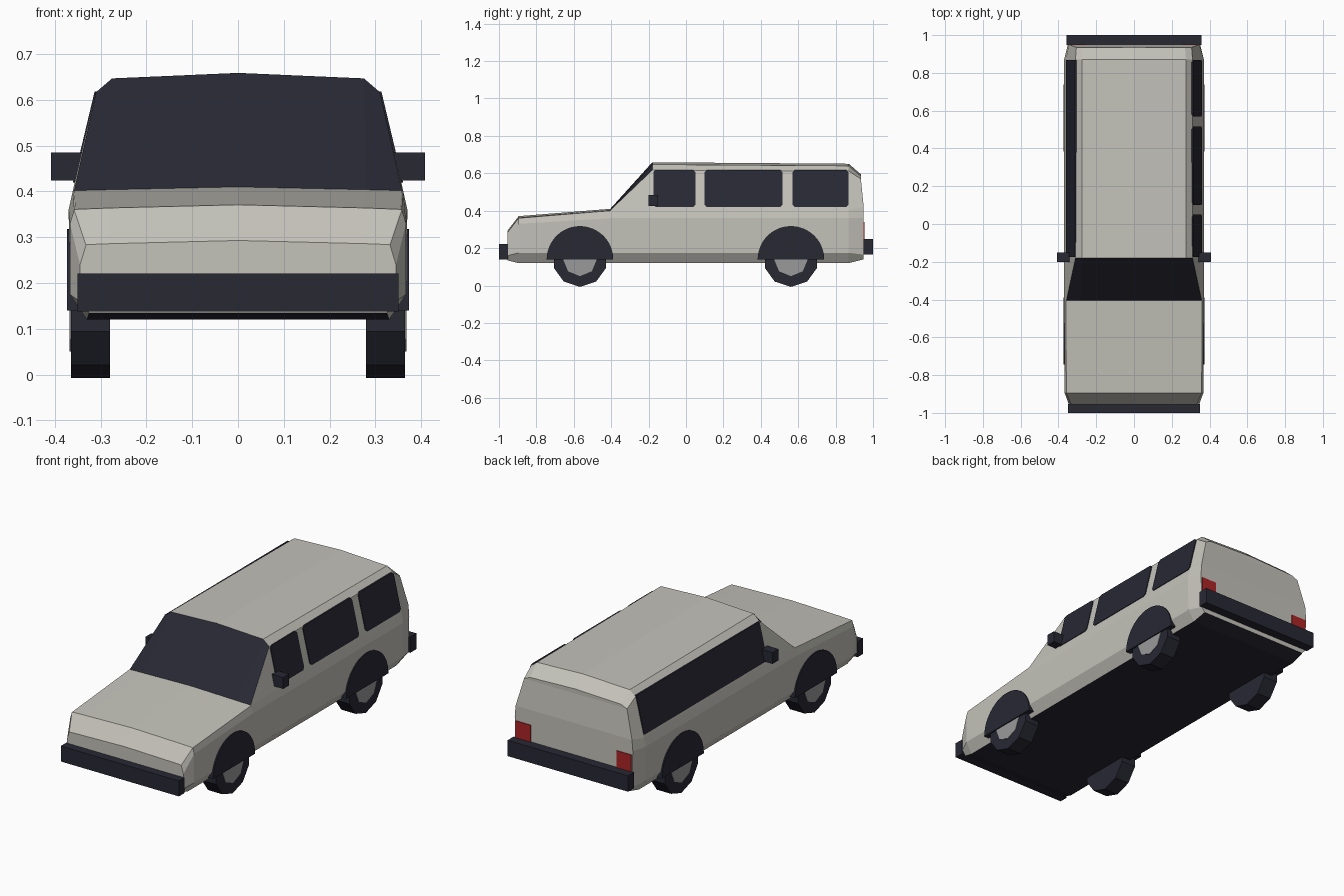
import bpy, bmesh, math

if "Cube" in bpy.data.objects:
    bpy.data.objects.remove(bpy.data.objects["Cube"])

def material(name, rgb):
    m = bpy.data.materials.new(name)
    m.diffuse_color = (*rgb, 1)
    m.use_nodes = True
    m.node_tree.nodes["Principled BSDF"].inputs["Base Color"].default_value = m.diffuse_color
    return m

PAINT = material("warm grey paint", (0.55, 0.54, 0.49))
DARK = material("dark glass and rubber", (0.021, 0.021, 0.034))
RED = material("red lamp", (0.42, 0.018, 0.02))
HUB = material("grey hub", (0.32, 0.32, 0.32))

def make(name, verts, faces, mats, indices=None):
    me = bpy.data.meshes.new(name)
    me.from_pydata(verts, [], faces)
    for m in mats:
        me.materials.append(m)
    if indices:
        me.polygons.foreach_set("material_index", indices)
    bm = bmesh.new()
    bm.from_mesh(me)
    bmesh.ops.recalc_face_normals(bm, faces=bm.faces[:])
    bm.to_mesh(me)
    bm.free()
    ob = bpy.data.objects.new(name, me)
    bpy.context.collection.objects.link(ob)
    return ob

def prism(name, ring_a, ring_b, mat):
    n = len(ring_a)
    faces = [tuple(range(n)), tuple(range(n, 2 * n))]
    faces += [(i, (i + 1) % n, n + (i + 1) % n, n + i) for i in range(n)]
    return make(name, ring_a + ring_b, faces, [mat])

def box(name, x0, x1, y0, y1, z0, z1, mat):
    ring = [(x0, z0), (x1, z0), (x1, z1), (x0, z1)]
    return prism(name, [(x, y0, z) for x, z in ring], [(x, y1, z) for x, z in ring], mat)

def disc(name, y, z, r, n, start, sweep, x0, x1, mat):
    # round slab facing sideways; a partial sweep gives a half disc
    steps = n if sweep >= 360 else n + 1
    pts = [math.radians(start + sweep * i / n) for i in range(steps)]
    ring = [(y + r * math.cos(a), z + r * math.sin(a)) for a in pts]
    return prism(name, [(x0, *p) for p in ring], [(x1, *p) for p in ring], mat)

# Body: lofted half sections (x, z), sill to roof centre, at each y
low = [(0.33, 0.12), (0.367, 0.175)]
stations = [
    (-0.955, [(0.325, 0.135), (0.345, 0.16), (0.345, 0.24), (0.332, 0.283), (0.33, 0.284), (0.28, 0.286), (0, 0.293)]),
    (-0.895, low + [(0.367, 0.33), (0.358, 0.36), (0.355, 0.361), (0.28, 0.364), (0, 0.371)]),
    (-0.405, low + [(0.37, 0.36), (0.361, 0.40), (0.358, 0.402), (0.28, 0.404), (0, 0.41)]),
    (-0.18, low + [(0.37, 0.36), (0.36, 0.405), (0.31, 0.617), (0.275, 0.647), (0, 0.659)]),
    (0.87, low + [(0.37, 0.36), (0.36, 0.405), (0.31, 0.612), (0.275, 0.64), (0, 0.651)]),
    (0.95, [(0.325, 0.14), (0.345, 0.165), (0.35, 0.36), (0.345, 0.42), (0.305, 0.57), (0.27, 0.585), (0, 0.595)]),
]
verts, faces, idx = [], [], []
for y, half in stations:
    for x, z in half + [(-x, z) for x, z in half[-2::-1]]:
        lean = 0.015 if y > 0.9 and z > 0.5 else 0
        verts.append((x, y - lean, z))
N = 13
for s in range(len(stations) - 1):
    for i in range(N):
        j = (i + 1) % N
        faces.append((s * N + i, s * N + j, (s + 1) * N + j, (s + 1) * N + i))
        # windscreen strips and underside are dark
        idx.append(1 if (s == 2 and 4 <= i <= 7) or i == 12 else 0)
# Front and rear end caps
for base in (0, (len(stations) - 1) * N):
    for i in range(5):
        faces.append((base + i, base + i + 1, base + 11 - i, base + 12 - i))
        idx.append(0)
    faces.append((base + 5, base + 6, base + 7))
    idx.append(0)
make("body", verts, faces, [PAINT, DARK], idx)

# Side windows: thin plates lying on the sloped cabin side
def window(name, side, y0, y1, z0=0.42, z1=0.618, c=0.012):
    ring = [(y0 + c, z0), (y1 - c, z0), (y1, z0 + c), (y1, z1 - c),
            (y1 - c, z1), (y0 + c, z1), (y0, z1 - c), (y0, z0 + c)]
    def at(off):
        return [(side * (0.36 - (z - 0.405) * 0.05 / 0.21 + off), y, z) for y, z in ring]
    prism(name, at(-0.004), at(0.004), DARK)

for y0, y1 in [(-0.175, 0.05), (0.1, 0.515), (0.57, 0.868)]:
    window("right_window", 1, y0, y1)
for y0, y1 in [(-0.175, 0.05), (0.05, 0.868)]:
    window("left_window", -1, y0, y1, c=0.0015)

# Parts repeated on both sides
for s, side in ((1, "right"), (-1, "left")):
    for y, end in ((-0.567, "front"), (0.561, "rear")):
        tag = f"{end}_{side}"
        disc(tag + "_tyre", y, 0.14, 0.147, 10, 18, 360, s * 0.28, s * 0.365, DARK)
        disc(tag + "_hub", y, 0.14, 0.09, 8, 0, 360, s * 0.35, s * 0.368, HUB)
        disc(tag + "_wheel_arch", y, 0.14, 0.178, 24, 0, 180, s * 0.34, s * 0.374, DARK)
    box(side + "_mirror", s * 0.34, s * 0.408, -0.2, -0.15, 0.424, 0.485, DARK)
    box(side + "_tail_lamp", s * 0.255, s * 0.342, 0.945, 0.954, 0.24, 0.34, RED)

# Bumpers
box("front_bumper", -0.35, 0.35, -1.0, -0.952, 0.138, 0.221, DARK)
box("rear_bumper", -0.357, 0.357, 0.948, 1.0, 0.165, 0.25, DARK)
